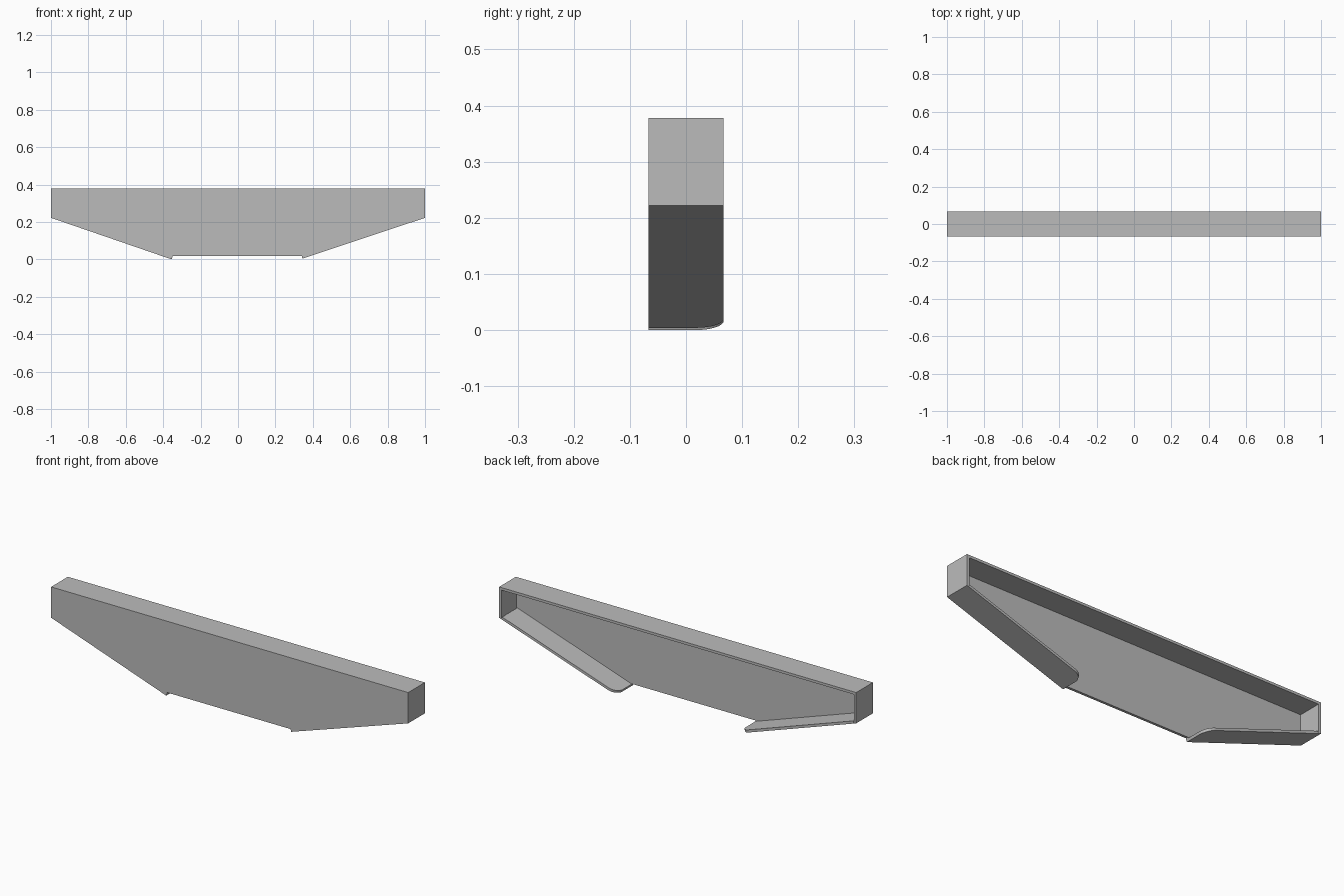
import bpy
import bmesh
import math
from mathutils import Vector

if "Cube" in bpy.data.objects:
    bpy.data.objects.remove(bpy.data.objects["Cube"], do_unlink=True)

# Overall sizes of the folded sheet
HALF, TOP, END_Z = 1.0, 0.378, 0.222
FRONT, BACK = -0.067, 0.067
T = 0.013            # sheet thickness
FOLD = FRONT + T     # flanges start behind the front plate
LOWER_EDGE = 0.017   # open bottom edge of the front plate
RADIUS = 0.05        # rounded free corner of the sloping flanges

grey = bpy.data.materials.new("plain_grey")
grey.use_nodes = True
grey.diffuse_color = (0.5, 0.5, 0.5, 1)
grey.node_tree.nodes["Principled BSDF"].inputs["Base Color"].default_value = (0.5, 0.5, 0.5, 1)


def prism(name, outline, offset):
    """Solid made by pushing a flat outline along an offset."""
    bm = bmesh.new()
    face = bm.faces.new([bm.verts.new(p) for p in outline])
    moved = bmesh.ops.extrude_face_region(bm, geom=[face])["geom"]
    bmesh.ops.translate(bm, vec=offset,
                        verts=[g for g in moved if isinstance(g, bmesh.types.BMVert)])
    bmesh.ops.recalc_face_normals(bm, faces=bm.faces)
    mesh = bpy.data.meshes.new(name)
    bm.to_mesh(mesh)
    bm.free()
    mesh.materials.append(grey)
    obj = bpy.data.objects.new(name, mesh)
    bpy.context.collection.objects.link(obj)
    return obj


def upright(name, points, y0, y1):
    """Solid from an x-z outline running from y0 to y1."""
    return prism(name, [Vector((x, y0, z)) for x, z in points], Vector((0, y1 - y0, 0)))


# Top flange
upright("top_flange", [(-HALF, TOP - T), (HALF, TOP - T), (HALF, TOP), (-HALF, TOP)], FOLD, BACK)

plate_sides = []
for side, name, tip_x, tip_z in ((1, "left", 0.345, 0.004), (-1, "right", 0.355, 0.0)):
    corner = Vector((side * HALF, 0, END_Z))
    tip = Vector((side * tip_x, 0, tip_z))
    along = (tip - corner).normalized()
    inward = Vector((side * along.z, 0, abs(along.x)))
    slope = (END_Z - tip_z) / (HALF - tip_x)
    length = (tip - corner).length

    # Upright end flange, cut to the slope below
    inner = side * (HALF - T)
    upright(name + "_end_flange",
            [(side * HALF, END_Z), (side * HALF, TOP - T),
             (inner, TOP - T), (inner, END_Z - slope * T)], FOLD, BACK)

    # Sloping flange with one rounded free corner
    start = T / abs(along.x)
    outline = [(start, BACK), (start, FOLD), (length, FOLD)]
    for i in range(13):
        a = math.pi / 2 * i / 12
        outline.append((length - RADIUS + RADIUS * math.cos(a),
                        BACK - RADIUS + RADIUS * math.sin(a)))
    prism(name + "_sloping_flange",
          [corner + along * s + Vector((0, y, 0)) for s, y in outline], inward * T)

    # Half outline of the front plate, from the top corner down to the open edge
    shoulder = tip + inward * T
    plate_sides.append([(side * HALF, TOP), (corner.x, corner.z), (tip.x, tip.z),
                        (shoulder.x, shoulder.z), (shoulder.x, LOWER_EDGE)])

# Front plate
upright("front_plate", plate_sides[0] + plate_sides[1][::-1], FRONT, FOLD)
